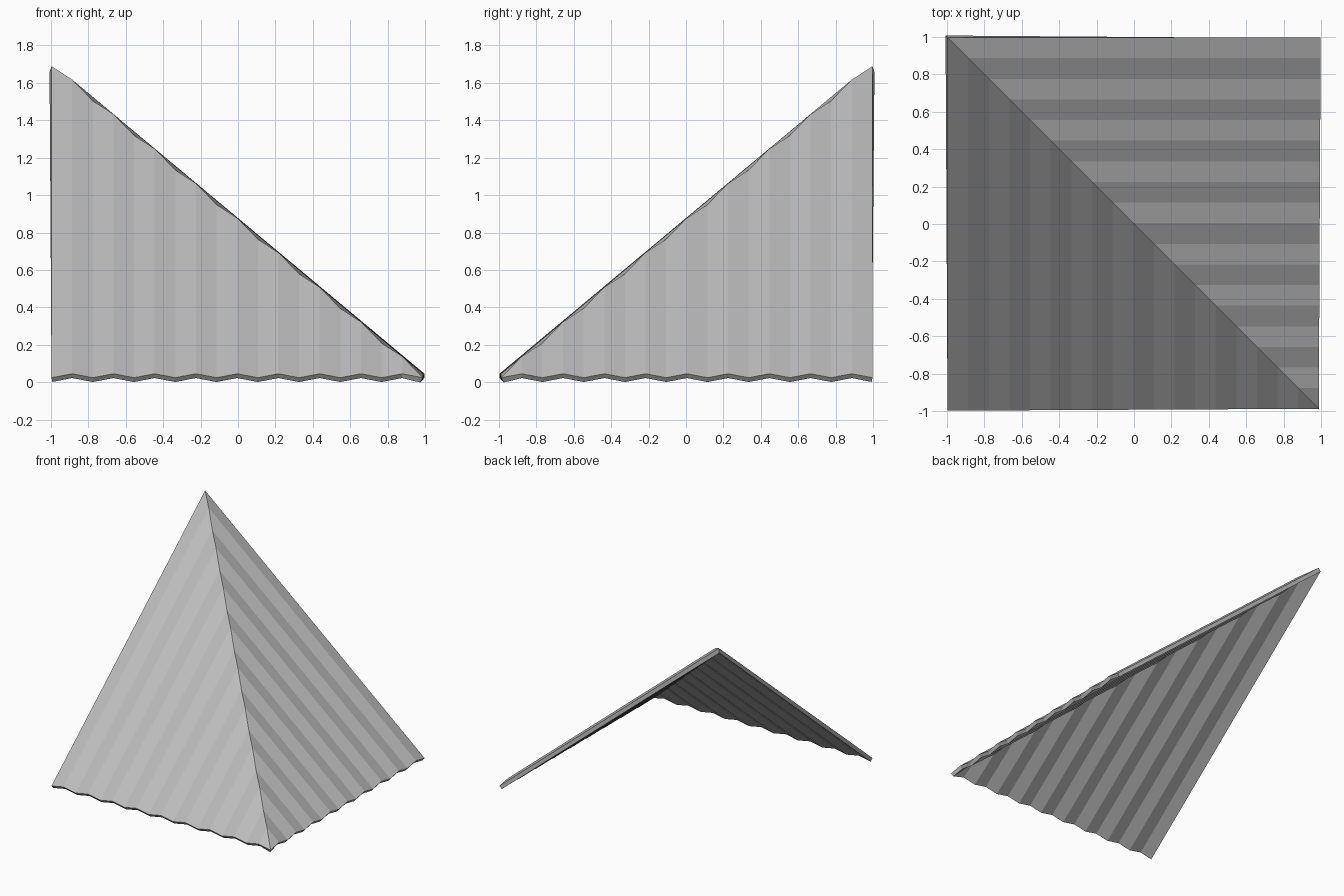
import bpy, bmesh

cube = bpy.data.objects.get("Cube")
if cube:
    bpy.data.objects.remove(cube, do_unlink=True)

FOLDS = 18        # nine full ridges
WAVE = 0.021      # height of each ridge
EAVE_Z = 0.024    # upper surface at the eave
RISE = 1.665      # eave to apex
THICK = 0.03

grey = bpy.data.materials.new("sheet_grey")
grey.use_nodes = True
colour = (0.5, 0.5, 0.5, 1)
grey.diffuse_color = colour
grey.node_tree.nodes["Principled BSDF"].inputs["Base Color"].default_value = colour

bm = bmesh.new()


def fold_height(k):
    return EAVE_Z + WAVE * (k % 2)


# Hip line shared by both panels, from the apex down to the corner
hip = []
for k in range(FOLDS + 1):
    t = k / FOLDS
    p = -0.997 + 1.985 * t
    hip.append(bm.verts.new((p, -p, fold_height(k) + RISE * (1 - t))))


def panel(to_world, flip):
    """Folded triangular sheet running from an eave up to the hip."""
    eave = []
    for k in range(FOLDS):
        t = k / FOLDS
        p = -0.997 + 1.985 * t
        eave.append(bm.verts.new((*to_world(p, -0.998 + 0.01 * t), fold_height(k))))
    eave.append(hip[-1])
    for k in range(FOLDS):
        ring = [eave[k], eave[k + 1], hip[k + 1], hip[k]]
        if k == FOLDS - 1:
            ring.pop(2)
        bm.faces.new(ring[::-1] if flip else ring)


panel(lambda a, b: (a, b), False)     # front slope
panel(lambda a, b: (-b, -a), True)    # side slope

mesh = bpy.data.meshes.new("corrugated_roof_corner")
bm.to_mesh(mesh)
bm.free()
mesh.materials.append(grey)
roof = bpy.data.objects.new("corrugated_roof_corner", mesh)
bpy.context.collection.objects.link(roof)

# Sheet thickness below the folded surface
solid = roof.modifiers.new("sheet_thickness", "SOLIDIFY")
solid.thickness = THICK
solid.offset = -1
solid.use_even_offset = True
solid.use_quality_normals = True
